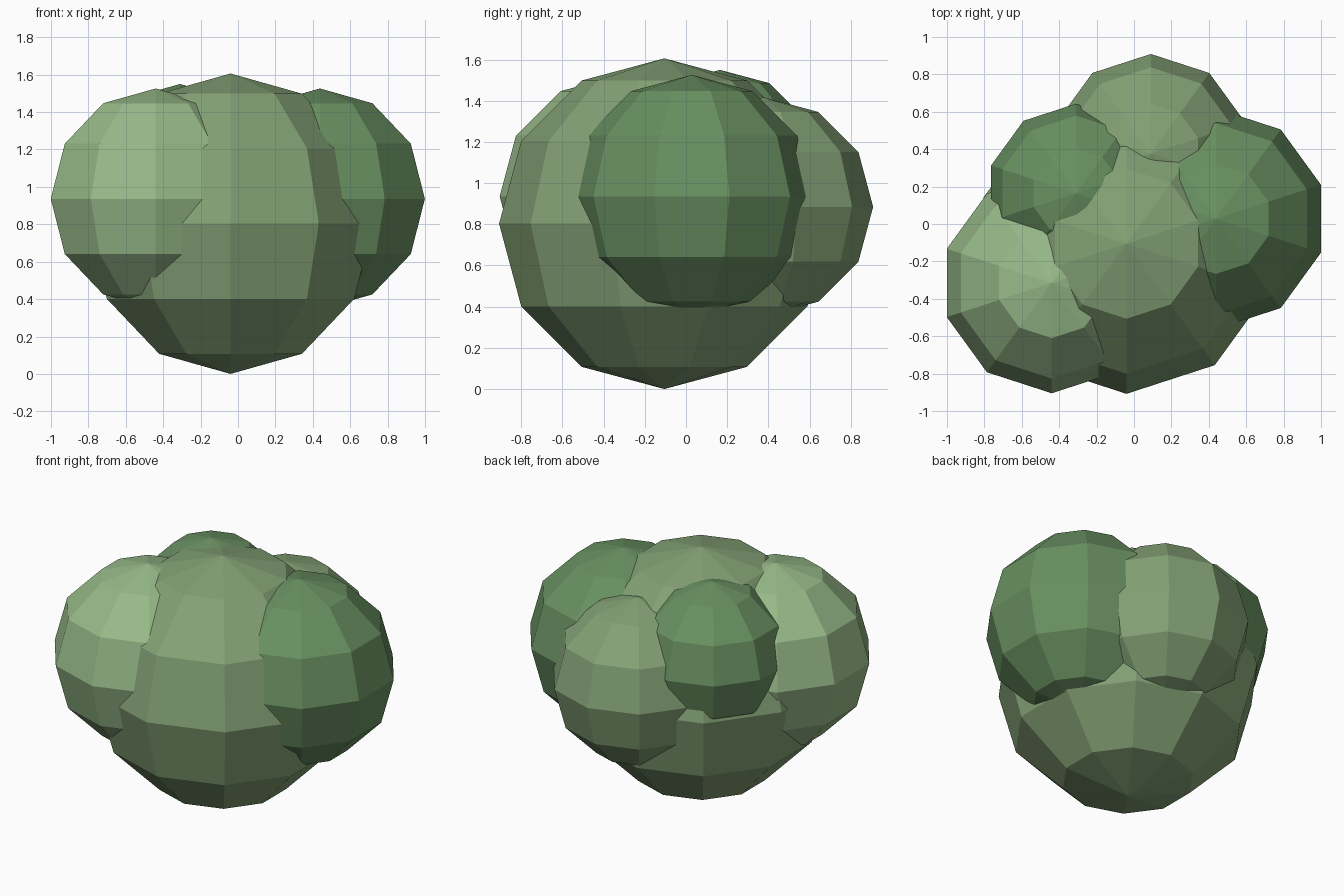
import bpy

if "Cube" in bpy.data.objects:
    bpy.data.objects.remove(bpy.data.objects["Cube"])


def material(name, rgb):
    m = bpy.data.materials.new(name)
    m.diffuse_color = (*rgb, 1)
    m.use_nodes = True
    m.node_tree.nodes["Principled BSDF"].inputs["Base Color"].default_value = m.diffuse_color
    return m


mid = material("leaf_mid", (0.23, 0.36, 0.18))
light = material("leaf_light", (0.31, 0.49, 0.25))
dark = material("leaf_dark", (0.14, 0.28, 0.12))


def clump(name, center, radius, mat):
    """Flat-shaded low-poly leaf ball."""
    bpy.ops.mesh.primitive_uv_sphere_add(segments=10, ring_count=6,
                                         radius=radius, location=center)
    ob = bpy.context.object
    ob.name = name
    ob.data.materials.append(mat)


# Large central ball resting on the ground, with four overlapping side clumps
clump("main_foliage", (-0.04, -0.105, 0.803), 0.803, mid)
clump("front_left_clump", (-0.44, -0.315, 0.936), 0.59, light)
clump("right_clump", (0.438, 0.028, 0.936), 0.59, dark)
clump("back_clump", (0.09, 0.377, 0.885), 0.532, mid)
clump("back_left_clump", (-0.31, 0.165, 1.072), 0.478, dark)
